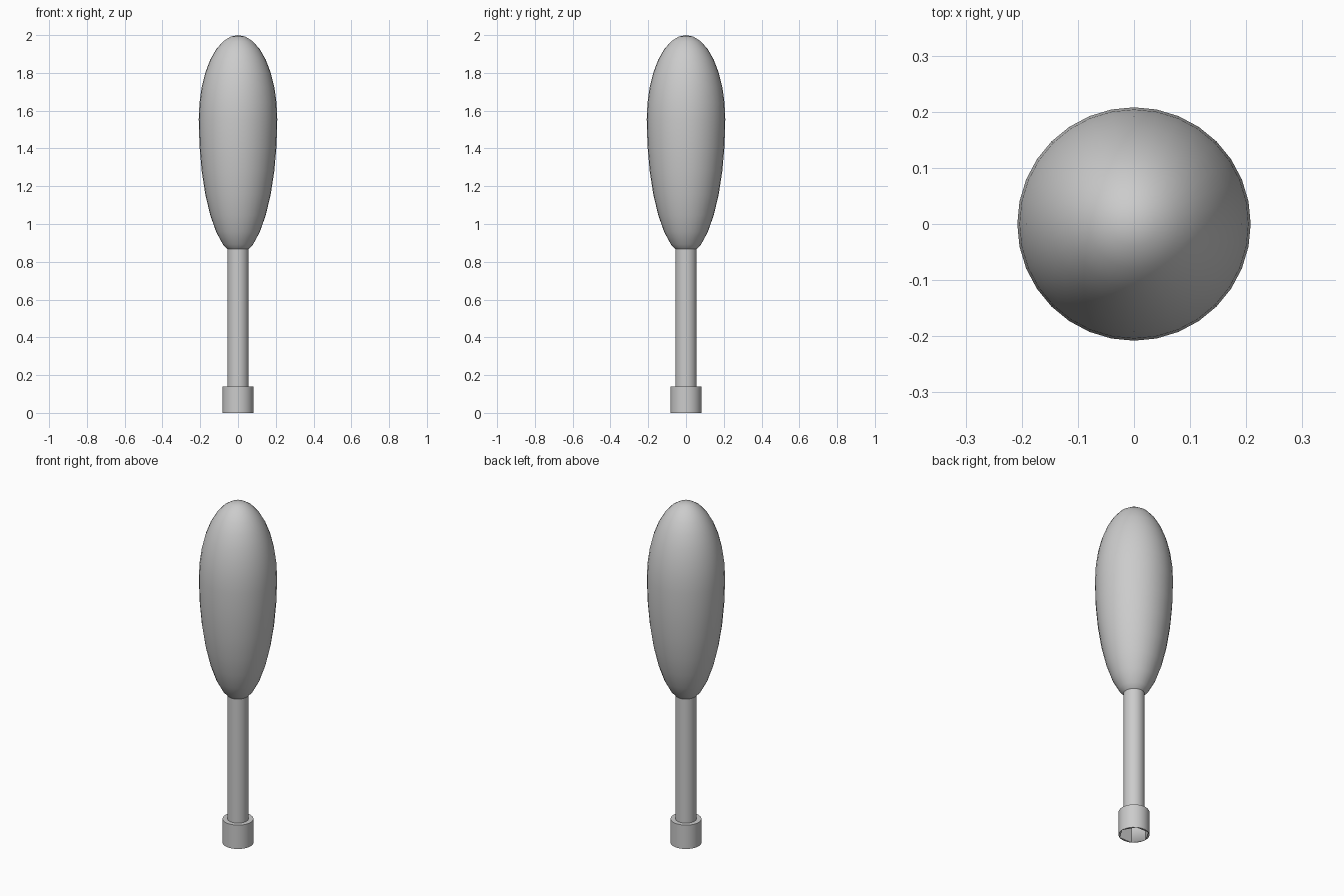
import bpy
import bmesh
import math
from mathutils import Matrix

cube = bpy.data.objects.get("Cube")
if cube:
    bpy.data.objects.remove(cube, do_unlink=True)

grey = bpy.data.materials.new("plain grey")
grey.use_nodes = True
colour = (0.6, 0.6, 0.6, 1)
grey.diffuse_color = colour
grey.node_tree.nodes["Principled BSDF"].inputs["Base Color"].default_value = colour


def finish(name, bm, angle=40):
    mesh = bpy.data.meshes.new(name)
    bm.to_mesh(mesh)
    bm.free()
    mesh.materials.append(grey)
    obj = bpy.data.objects.new(name, mesh)
    bpy.context.collection.objects.link(obj)
    bpy.ops.object.select_all(action="DESELECT")
    obj.select_set(True)
    bpy.context.view_layer.objects.active = obj
    bpy.ops.object.shade_smooth_by_angle(angle=math.radians(angle))
    return obj


def cylinder(name, radius, bottom, top, sides=32, turn=0):
    bm = bmesh.new()
    place = Matrix.Translation((0, 0, (bottom + top) / 2)) @ Matrix.Rotation(turn, 4, "Z")
    bmesh.ops.create_cone(bm, cap_ends=True, segments=sides, radius1=radius,
                          radius2=radius, depth=top - bottom, matrix=place)
    return finish(name, bm)


# Egg-shaped grip: a sphere with a short dome above and a long taper below
MIDDLE, DOME, TAPER, GRIP = 1.555, 0.445, 0.718, 0.208
bm = bmesh.new()
bmesh.ops.create_uvsphere(bm, u_segments=32, v_segments=16, radius=1)
for v in bm.verts:
    v.co.x *= GRIP
    v.co.y *= GRIP
    v.co.z = MIDDLE + v.co.z * (DOME if v.co.z > 0 else TAPER)
finish("handle", bm, 60)

# Straight shaft
cylinder("shaft", 0.056, 0.12, 0.92)

# Socket with a six-sided recess, corners pointing front and back
socket = cylinder("socket", 0.082, 0, 0.14)
cutter = cylinder("socket_recess_cutter", 0.081, -0.05, 0.12, 6, math.radians(30))
cutter.hide_render = True
cutter.hide_set(True)
recess = socket.modifiers.new("hex recess", "BOOLEAN")
recess.operation = "DIFFERENCE"
recess.solver = "EXACT"
recess.object = cutter
